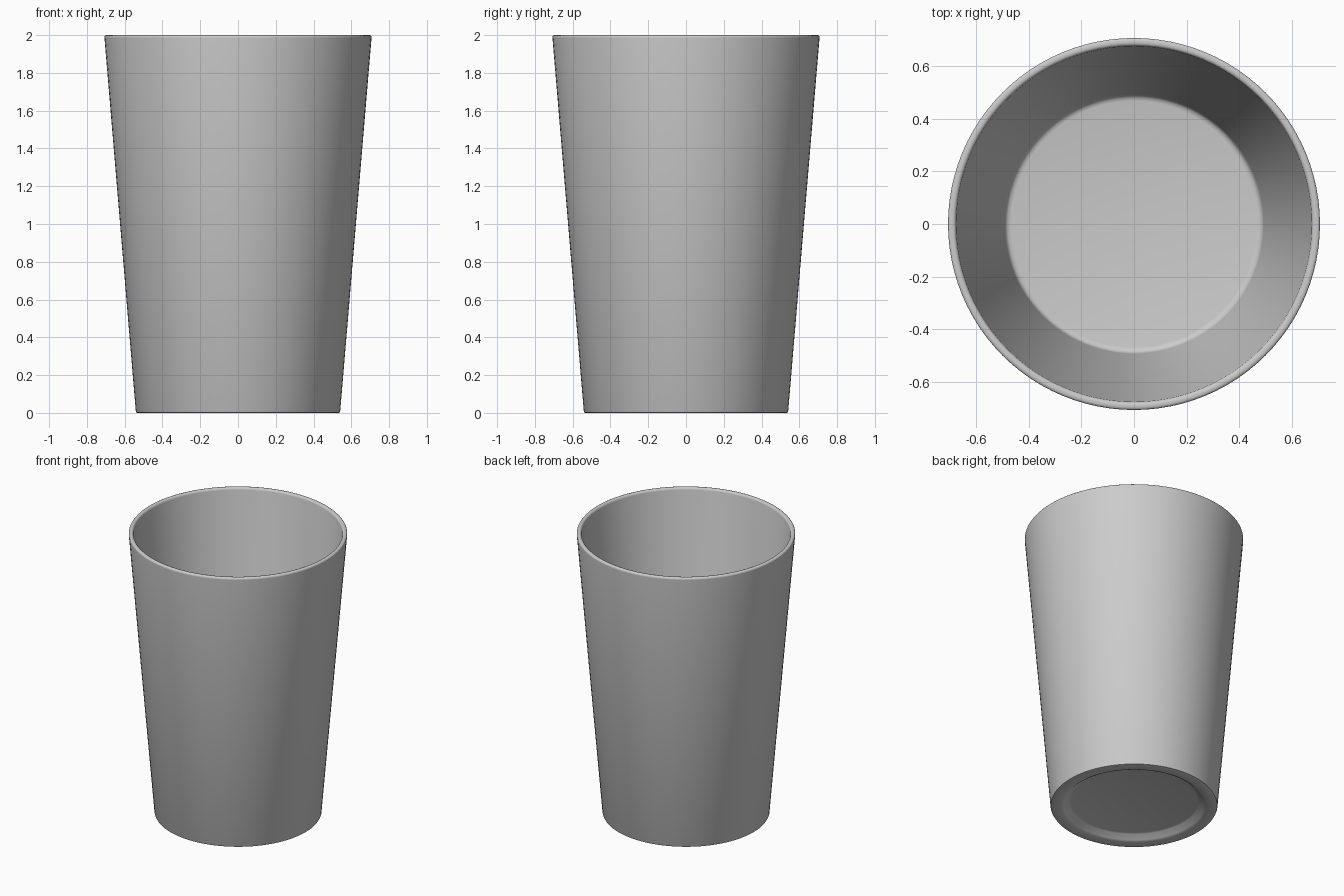
import bpy, bmesh, math

if "Cube" in bpy.data.objects:
    bpy.data.objects.remove(bpy.data.objects["Cube"])

SEGMENTS = 96

# (radius, height) from the underside centre, up the outside, over the rim, down to the floor
PROFILE = [
    (0, 0.037), (0.41, 0.037), (0.425, 0.033), (0.455, 0.007), (0.47, 0.0),
    (0.532, 0.0), (0.538, 0.002), (0.541, 0.008),
    (0.707, 1.985), (0.707, 1.993), (0.703, 1.998), (0.697, 2.0),
    (0.688, 2.0), (0.682, 1.998), (0.678, 1.993), (0.676, 1.985),
    (0.493, 0.105), (0.489, 0.092), (0.481, 0.083), (0.468, 0.08), (0, 0.08),
]


def lathe(name, profile, segments):
    bm = bmesh.new()
    verts = [bm.verts.new((r, 0, z)) for r, z in profile]
    edges = [bm.edges.new(pair) for pair in zip(verts, verts[1:])]
    bmesh.ops.spin(bm, geom=verts + edges, cent=(0, 0, 0), axis=(0, 0, 1),
                   angle=math.tau, steps=segments, use_duplicate=False)
    bmesh.ops.remove_doubles(bm, verts=bm.verts, dist=1e-5)
    bmesh.ops.recalc_face_normals(bm, faces=bm.faces)
    mesh = bpy.data.meshes.new(name)
    bm.to_mesh(mesh)
    bm.free()
    obj = bpy.data.objects.new(name, mesh)
    bpy.context.collection.objects.link(obj)
    return obj


# Tapered cup with rounded rim and recessed underside
cup = lathe("cup", PROFILE, SEGMENTS)
bpy.context.view_layer.objects.active = cup
cup.select_set(True)
bpy.ops.object.shade_smooth_by_angle(angle=math.radians(40))
